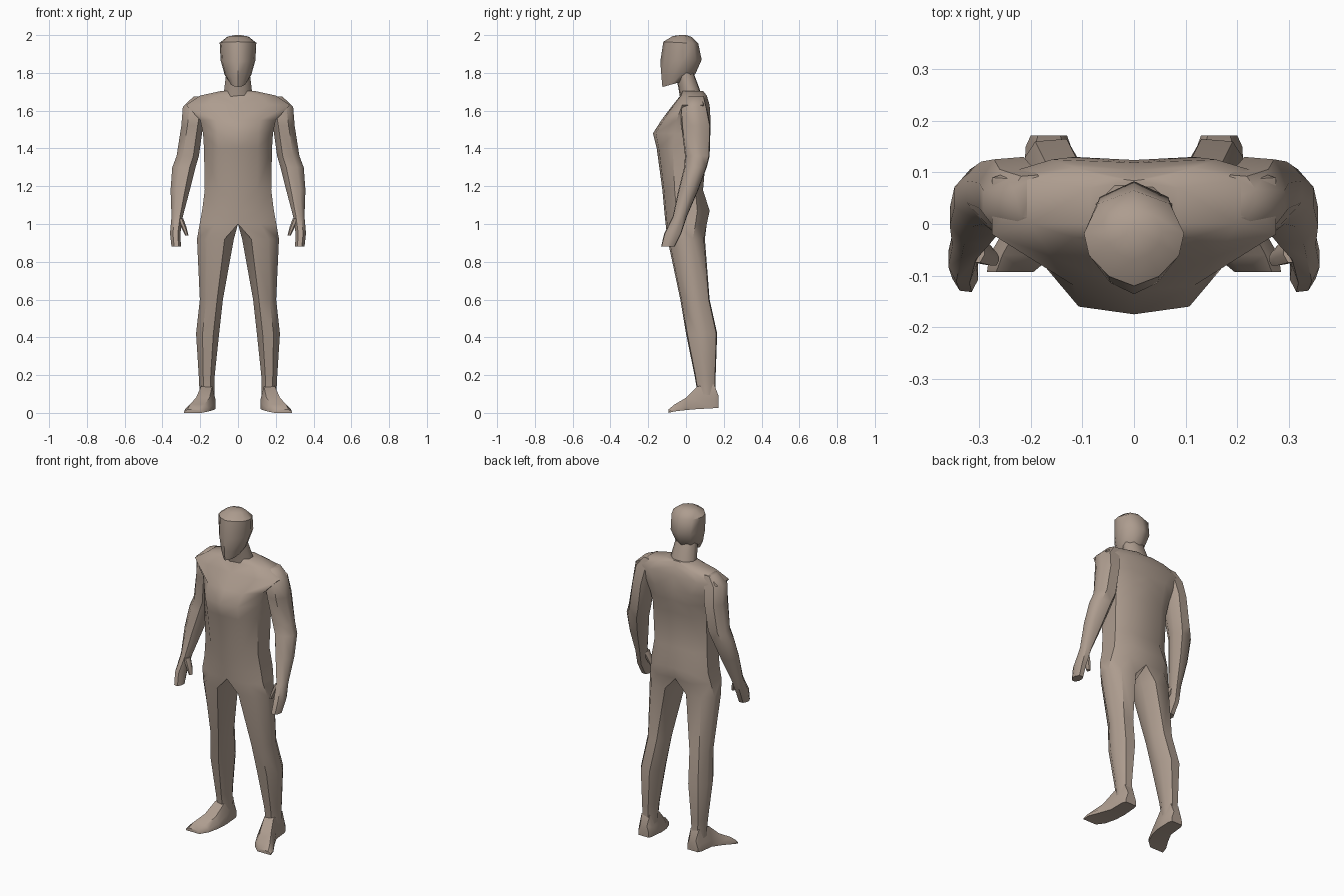
import bpy, bmesh, math

if "Cube" in bpy.data.objects:
    bpy.data.objects.remove(bpy.data.objects["Cube"])

skin = bpy.data.materials.new("warm_tan")
skin.diffuse_color = (0.42, 0.335, 0.275, 1)
skin.use_nodes = True
skin.node_tree.nodes["Principled BSDF"].inputs["Base Color"].default_value = skin.diffuse_color


def loft(bm, rings, closed=True, cap_start=True, cap_end=True):
    """Bridge successive rings of points with quads."""
    rows = [[bm.verts.new(p) for p in ring] for ring in rings]
    for a, b in zip(rows, rows[1:]):
        n = len(a)
        for i in range(n if closed else n - 1):
            j = (i + 1) % n
            bm.faces.new((a[i], a[j], b[j], b[i]))
    if cap_start:
        bm.faces.new(rows[0])
    if cap_end:
        bm.faces.new(rows[-1])


def finish(bm, name, mirror=True, angle=48):
    bmesh.ops.remove_doubles(bm, verts=bm.verts, dist=0.0005)
    bmesh.ops.recalc_face_normals(bm, faces=bm.faces)
    me = bpy.data.meshes.new(name)
    bm.to_mesh(me)
    bm.free()
    me.materials.append(skin)
    ob = bpy.data.objects.new(name, me)
    bpy.context.collection.objects.link(ob)
    bpy.ops.object.select_all(action='DESELECT')
    ob.select_set(True)
    bpy.context.view_layer.objects.active = ob
    if mirror:
        mod = ob.modifiers.new("mirror", 'MIRROR')
        mod.merge_threshold = 0.001
        bpy.ops.object.modifier_apply(modifier=mod.name)
    bpy.ops.object.shade_smooth_by_angle(angle=math.radians(angle))
    return ob


def octagon(z, x0, x1, f, b):
    """Horizontal eight-sided section from its bounds."""
    w, d = x1 - x0, b - f
    return [(x0 + .25 * w, f, z), (x0 + .72 * w, f + .04 * d, z),
            (x1, f + .36 * d, z), (x1, b - .32 * d, z),
            (x0 + .75 * w, b - .03 * d, z), (x0 + .25 * w, b, z),
            (x0, b - .32 * d, z), (x0, f + .34 * d, z)]


def half_torso(z, w, f, b, s0, s1):
    return [(0, f, z), (.58 * w, f + .13 * (s0 - f), z), (w, s0, z),
            (w, s1, z), (.58 * w, b, z), (0, b - .006, z)]


# Body: half torso flowing into one leg, then mirrored
torso = [half_torso(*s) for s in (
    (1.00, .203, -.108, .11, -.05, .05),
    (1.07, .19, -.115, .125, -.05, .06),
    (1.18, .176, -.125, .09, -.06, .05),
    (1.40, .18, -.155, .11, -.07, .06),
    (1.48, .185, -.175, .125, -.06, .08),
    (1.55, .20, -.13, .13, -.05, .10),
    (1.63, .275, -.07, .125, -.02, .09),
    (1.68, .20, -.03, .11, .0, .085),
    (1.705, .085, -.02, .09, .0, .07))]
bm = bmesh.new()
loft(bm, torso, closed=False, cap_start=False)
hip = torso[0] + [(0, .04, 1.0), (0, -.04, 1.0)]
legs = [octagon(*s) for s in (
    (.92, .022, .217, -.098, .10),
    (.60, .08, .202, -.03, .125),
    (.42, .10, .222, .0, .165),
    (.20, .123, .208, .045, .157),
    (.14, .125, .205, .055, .155),
    (.06, .125, .205, .06, .16))]
loft(bm, [hip] + legs, cap_start=False)
finish(bm, "body")

# Arms with hands and thumbs
bm = bmesh.new()
loft(bm, [octagon(*s) for s in (
    (1.675, .17, .235, .01, .095),
    (1.62, .165, .292, -.03, .11),
    (1.52, .185, .30, -.025, .13),
    (1.36, .207, .325, -.005, .125),
    (1.30, .225, .348, -.01, .11),
    (1.18, .255, .357, -.04, .065),
    (1.04, .292, .352, -.07, .005),
    (.95, .305, .36, -.115, -.025),
    (.88, .302, .352, -.132, -.06))])
loft(bm, [octagon(*s) for s in (
    (1.03, .29, .325, -.075, -.03),
    (.98, .272, .30, -.08, -.04),
    (.94, .262, .28, -.08, -.055))])
finish(bm, "arms")

# Feet, from heel to outward-turned toes
bm = bmesh.new()
rings = []
for y, x0, x1, z0, z1 in ((.172, .13, .20, .025, .09), (.15, .122, .21, .025, .15),
                          (.06, .12, .215, .02, .14), (.0, .13, .245, .015, .08),
                          (-.06, .155, .28, .008, .045), (-.093, .195, .285, 0, .018)):
    w, h = x1 - x0, z1 - z0
    rings.append([(x0, y, z0), (x1, y, z0), (x1, y, z0 + .35 * h),
                  (x1 - .2 * w, y, z1), (x0 + .18 * w, y, z1), (x0, y, z0 + .45 * h)])
loft(bm, rings)
finish(bm, "feet", angle=40)

# Neck, leaning forward
bm = bmesh.new()
loft(bm, [octagon(*s) for s in (
    (1.66, -.078, .078, -.03, .09),
    (1.72, -.072, .072, -.04, .07),
    (1.80, -.062, .062, -.06, .04))])
finish(bm, "neck", mirror=False, angle=60)

# Head with a ridged face, each section tilted from front to back
bm = bmesh.new()
rings = []
for zf, zb, w, f, b in ((1.725, 1.765, .042, -.125, .02), (1.78, 1.795, .07, -.13, .05),
                        (1.86, 1.87, .092, -.136, .083), (1.965, 1.955, .097, -.12, .065),
                        (1.995, 1.99, .055, -.07, .03), (2.0, 2.0, .015, -.03, 0)):
    d = b - f
    half = [(0, 0), (.5, .1), (.9, .32), (1, .55), (.72, .86), (0, 1)]
    pts = [(w * u, f + d * v, zf + (zb - zf) * v) for u, v in half]
    rings.append(pts + [(-x, y, z) for x, y, z in pts[-2:0:-1]])
loft(bm, rings)
finish(bm, "head", mirror=False)
